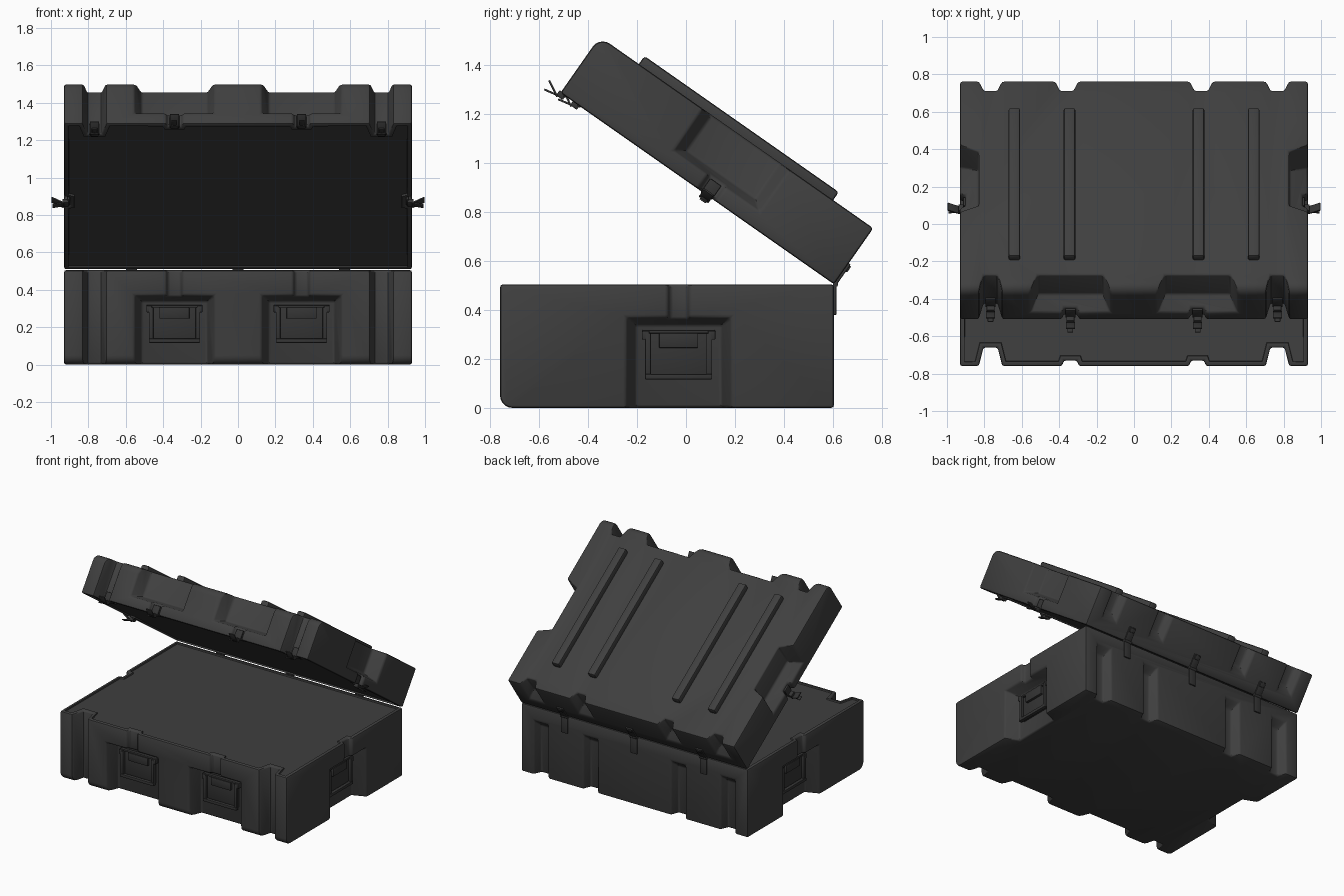
import bpy, bmesh, math
from mathutils import Matrix, Vector

cube = bpy.data.objects.get("Cube")
if cube:
    bpy.data.objects.remove(cube, do_unlink=True)

HALF, DEEP = 0.93, 1.365          # half width, front to back length
BASE_H, LID_H = 0.505, 0.28
# Both shells are built around the hinge line; the lid swings open
BASE = Matrix.Translation((0, 0.605, BASE_H))
LID = BASE @ Matrix.Rotation(math.radians(-35), 4, 'X')


def material(name, color):
    mat = bpy.data.materials.new(name)
    mat.use_nodes = True
    mat.diffuse_color = color
    bsdf = mat.node_tree.nodes["Principled BSDF"]
    bsdf.inputs["Base Color"].default_value = color
    bsdf.inputs["Roughness"].default_value = 0.7
    return mat


PLASTIC = material("charcoal plastic", (0.05, 0.05, 0.05, 1))
METAL = material("dark metal", (0.035, 0.035, 0.035, 1))


def wall(side, pos):
    """Frame on a wall: x along it, y outward, z up."""
    turn = {"front": math.pi, "back": 0, "left": -math.pi / 2, "right": math.pi / 2}[side]
    origin = {"front": (pos, -DEEP, 0), "back": (pos, 0, 0),
              "left": (HALF, pos, 0), "right": (-HALF, pos, 0)}[side]
    return Matrix.Translation(origin) @ Matrix.Rotation(turn, 4, 'Z')


def finish(bm, name, frame, mat):
    bmesh.ops.recalc_face_normals(bm, faces=bm.faces)
    mesh = bpy.data.meshes.new(name)
    bm.to_mesh(mesh)
    bm.free()
    mesh.materials.append(mat)
    obj = bpy.data.objects.new(name, mesh)
    bpy.context.collection.objects.link(obj)
    obj.matrix_world = frame
    return obj


def box(name, frame, center, size, mat=METAL, tilt=0, bevel=0.004):
    bm = bmesh.new()
    bmesh.ops.create_cube(bm, size=1)
    bm.transform(Matrix.Translation(center) @ Matrix.Rotation(tilt, 4, 'X')
                 @ Matrix.Diagonal((*size, 1)))
    bmesh.ops.bevel(bm, geom=bm.edges[:], offset=bevel, segments=2, profile=0.5, affect='EDGES')
    return finish(bm, name, frame, mat)


def add_cutter(bm, frame, wide, narrow, depth, z_closed, z_open, draft=0.0):
    """Wedge that narrows into the wall; its closed end slopes by draft."""
    rings = []
    for d in (-0.04, depth):
        t = d / depth
        half = (wide + (narrow - wide) * t) / 2
        z = z_closed + math.copysign(draft, z_open - z_closed) * t
        rings.append([bm.verts.new(frame @ Vector((x, -d, h)))
                      for x, h in ((-half, z), (half, z), (half, z_open), (-half, z_open))])
    a, b = rings
    bm.faces.new(a)
    bm.faces.new(b[::-1])
    for i in range(4):
        j = (i + 1) % 4
        bm.faces.new((a[j], a[i], b[i], b[j]))


RECESSES = [("front", -0.34), ("front", 0.34), ("left", -0.635), ("right", -0.635)]
SLOTS = [-0.767, 0.767]


def shell(name, frame, height, up, recess_z, back_z):
    """Moulded half shell; up is +1 for the lid and -1 for the base."""
    far = up * height
    bm = bmesh.new()
    bmesh.ops.create_cube(bm, size=1)
    bm.transform(Matrix.Translation((0, -DEEP / 2, far / 2))
                 @ Matrix.Diagonal((2 * HALF, DEEP, height, 1)))
    front = [e for e in bm.edges if all(v.co.y < -1 and v.co.z * up > 0.1 for v in e.verts)]
    bmesh.ops.bevel(bm, geom=front, offset=0.05, segments=5, profile=0.5, affect='EDGES')
    body = finish(bm, name, frame, PLASTIC)

    # Latch slots, handle recesses, latch channels and back grooves
    bm = bmesh.new()
    for x in SLOTS:
        add_cutter(bm, wall("front", x), 0.125, 0.075, 0.1, -up * 0.1, far + up * 0.1)
    for side, pos in RECESSES:
        add_cutter(bm, wall(side, pos), 0.43, 0.35, 0.1, recess_z, far + up * 0.1, 0.03)
        add_cutter(bm, wall(side, pos), 0.09, 0.07, 0.03, recess_z + up * 0.06, -up * 0.1)
    for x in (-0.767, -0.36, 0.36, 0.767):
        add_cutter(bm, wall("back", x), 0.12, 0.07, 0.06, back_z, far + up * 0.1, 0.05)
    cutter = finish(bm, "recess_cutter", frame, PLASTIC)
    cutter.hide_render = True

    cut = body.modifiers.new("recesses", 'BOOLEAN')
    cut.object, cut.operation, cut.solver, cut.use_self = cutter, 'DIFFERENCE', 'EXACT', True
    soft = body.modifiers.new("soft_edges", 'BEVEL')
    soft.width, soft.segments, soft.limit_method = 0.012, 2, 'ANGLE'
    soft.angle_limit = math.radians(32)
    bpy.context.view_layer.update()
    graph = bpy.context.evaluated_depsgraph_get()
    mesh = bpy.data.meshes.new_from_object(body.evaluated_get(graph))
    body.modifiers.clear()
    body.data = mesh
    bpy.data.objects.remove(cutter, do_unlink=True)

    # Shallow step inside the rim
    bm = bmesh.new()
    bm.from_mesh(mesh)
    rim = [f for f in bm.faces if abs(f.calc_center_median().z) < 0.002
           and f.normal.z * up < -0.99 and f.calc_area() > 0.5]
    bmesh.ops.inset_region(bm, faces=rim, thickness=0.015, depth=0)
    bmesh.ops.inset_region(bm, faces=rim, thickness=0.003, depth=-0.01)
    bm.to_mesh(mesh)
    bm.free()


shell("base_shell", BASE, BASE_H, -1, -0.135, -0.1)
shell("lid_shell", LID, LID_H, 1, 0.07, 0.09)

# Raised ribs along the lid
for x in (-0.64, -0.345, 0.345, 0.64):
    box("lid_rib", LID, (x, -0.685, LID_H + 0.01), (0.062, 0.97, 0.06), PLASTIC, bevel=0.012)

# Folding handles on the floor of each recess
for side, pos in RECESSES:
    f = BASE @ wall(side, pos)
    box("handle_plate", f, (0, -0.095, -0.285), (0.26, 0.014, 0.19))
    box("handle_bracket", f, (0, -0.085, -0.23), (0.16, 0.03, 0.06))
    box("handle_top_bar", f, (0, -0.085, -0.194), (0.30, 0.024, 0.014))
    for s in (-1, 1):
        box("handle_ear", f, (s * 0.135, -0.08, -0.208), (0.03, 0.034, 0.036))
        box("handle_arm", f, (s * 0.125, -0.072, -0.29), (0.024, 0.022, 0.18))
    box("handle_grip", f, (0, -0.07, -0.378), (0.274, 0.026, 0.022))

# Latches hanging open on the lid rim
LATCHES = [(s, p, 0.03) for s, p in RECESSES] + [("front", x, 0.1) for x in SLOTS]
for side, pos, depth in LATCHES:
    f = LID @ wall(side, pos)
    box("latch_plate", f, (0, -depth + 0.006, 0.03), (0.055, 0.014, 0.07))
    box("latch_body", f, (0, -depth + 0.022, -0.006), (0.042, 0.034, 0.026))
    box("latch_lever", f, (0, -depth + 0.064, -0.003), (0.048, 0.075, 0.008), tilt=0.5, bevel=0.002)
    box("latch_hook", f, (0, -depth + 0.058, -0.02), (0.03, 0.07, 0.008), tilt=-0.2, bevel=0.002)

# Hinges across the back
for x in (-0.57, 0, 0.57):
    box("hinge_base_leaf", BASE @ wall("back", x), (0, 0.004, -0.065), (0.055, 0.012, 0.12))
    box("hinge_lid_leaf", LID @ wall("back", x), (0, 0.004, 0.055), (0.055, 0.012, 0.1))
    box("hinge_lid_boss", LID @ wall("back", x), (0, 0.008, 0.085), (0.04, 0.016, 0.03))
    bm = bmesh.new()
    bmesh.ops.create_cone(bm, cap_ends=True, segments=16, radius1=0.011, radius2=0.011, depth=0.06)
    bm.transform(Matrix.Translation((x, 0.006, 0)) @ Matrix.Rotation(math.pi / 2, 4, 'Y'))
    finish(bm, "hinge_knuckle", BASE, METAL)

# Smooth shading with sharp edges kept
bpy.ops.object.select_all(action='DESELECT')
for obj in bpy.context.collection.objects:
    if obj.type == 'MESH':
        obj.select_set(True)
        bpy.context.view_layer.objects.active = obj
bpy.ops.object.shade_smooth_by_angle(angle=math.radians(35))
